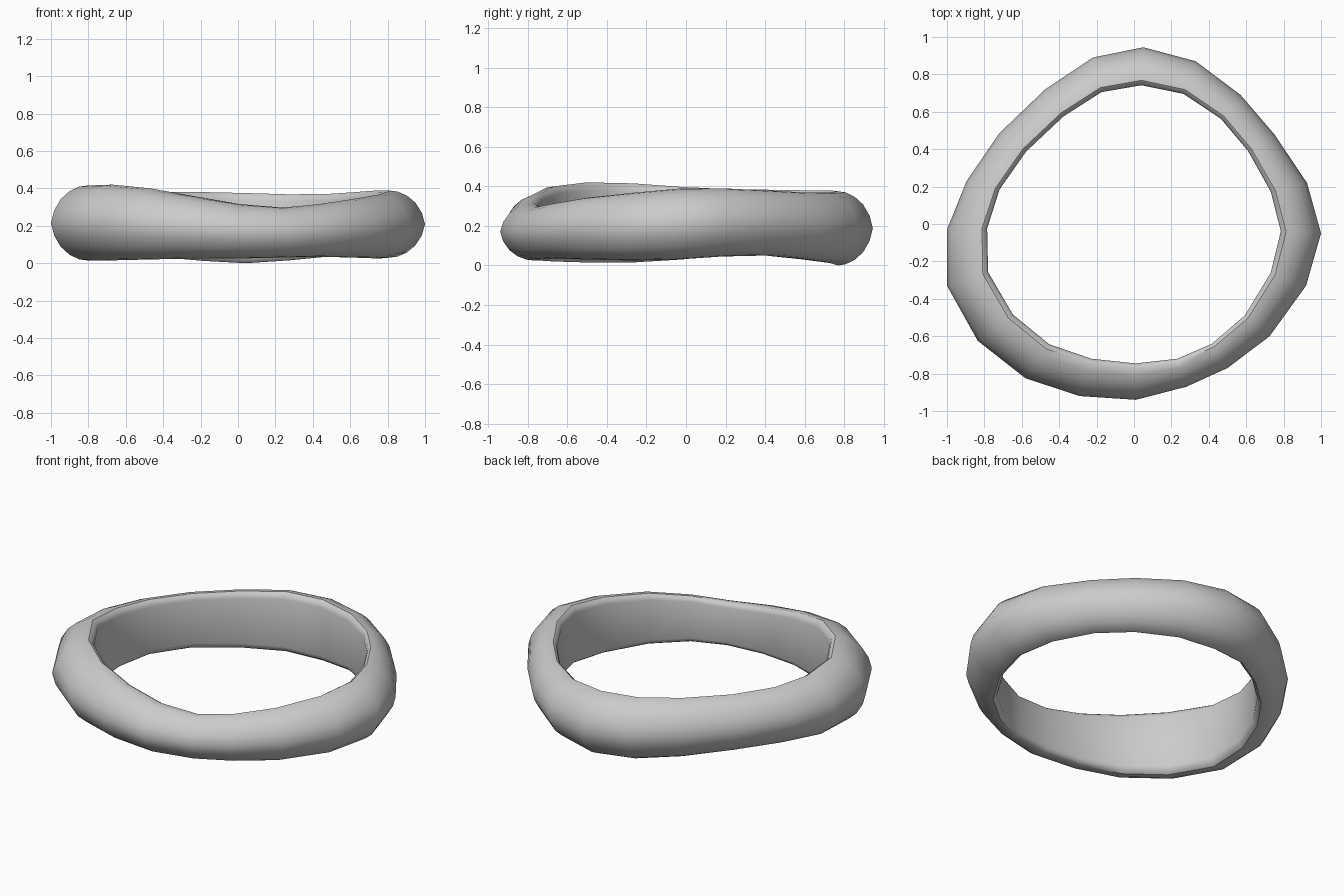
import bpy, bmesh, math

# Stations round the hoop: outer x, outer y, inner/outer ratio, bottom z, top z
stations = [
    (0.05, 0.945, .785, .000, .375), (0.33, 0.87, .800, .015, .368),
    (0.57, 0.69, .815, .035, .370), (0.75, 0.48, .813, .050, .380),
    (0.925, 0.22, .790, .045, .390), (1.00, -0.05, .785, .030, .388),
    (0.92, -0.33, .794, .025, .367), (0.725, -0.60, .816, .030, .342),
    (0.50, -0.77, .832, .035, .315), (0.28, -0.87, .828, .030, .297),
    (0.01, -0.94, .793, .025, .316), (-0.29, -0.92, .783, .025, .358),
    (-0.58, -0.825, .780, .020, .400), (-0.835, -0.625, .775, .015, .420),
    (-1.00, -0.33, .780, .015, .415), (-1.00, -0.03, .785, .030, .397),
    (-0.895, 0.23, .803, .050, .387), (-0.72, 0.485, .800, .050, .383),
    (-0.475, 0.72, .797, .030, .380), (-0.22, 0.89, .792, .012, .380),
]

# Upper half of the D-shaped section: (0 inner .. 1 outer, 0 bottom .. 1 top)
half = [(0, .90), (.04, .965), (.13, 1.0), (.32, .985), (.55, .925),
        (.76, .82), (.92, .67)]
profile = half + [(1.0, .5)] + [(t, 1 - s) for t, s in reversed(half)]

bm = bmesh.new()
rings = []
for x, y, ratio, low, high in stations:
    ring = []
    for t, s in profile:
        k = ratio + (1 - ratio) * t
        ring.append(bm.verts.new((x * k, y * k, low + (high - low) * s)))
    rings.append(ring)

# Skin between neighbouring sections
n = len(profile)
for a, b in zip(rings, rings[1:] + rings[:1]):
    for i in range(n):
        j = (i + 1) % n
        bm.faces.new((a[i], a[j], b[j], b[i]))
bmesh.ops.recalc_face_normals(bm, faces=bm.faces)

mesh = bpy.data.meshes.new("ring_band")
bm.to_mesh(mesh)
bm.free()
band = bpy.data.objects.new("ring_band", mesh)
bpy.context.collection.objects.link(band)
bpy.context.view_layer.objects.active = band
band.select_set(True)
bpy.ops.object.shade_smooth_by_angle(angle=math.radians(40))
